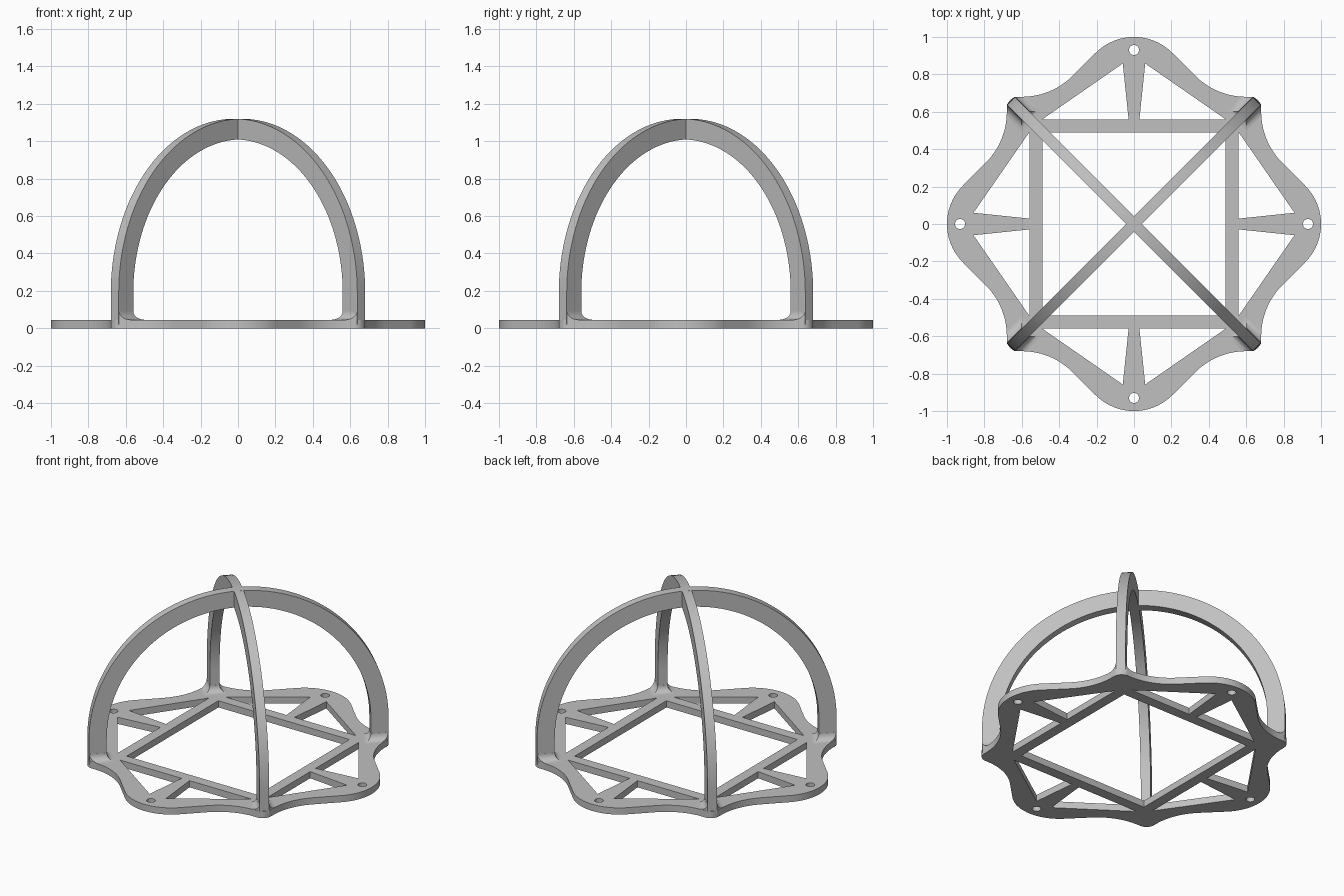
import bpy, bmesh
from math import sin, cos, pi, radians
from mathutils import Matrix, Vector

if "Cube" in bpy.data.objects:
    bpy.data.objects.remove(bpy.data.objects["Cube"])

grey = bpy.data.materials.new("light grey")
grey.use_nodes = True
colour = (0.53, 0.53, 0.53, 1)
grey.diffuse_color = colour
grey.node_tree.nodes["Principled BSDF"].inputs["Base Color"].default_value = colour

THICK = 0.045                  # base plate thickness
HALF_W = 0.03                  # half width of an arch
R_OUT, R_IN = 0.932, 0.822     # arch radii
SPRING = 0.188                 # height where the legs turn into the arch


def activate(obj):
    bpy.ops.object.select_all(action='DESELECT')
    obj.select_set(True)
    bpy.context.view_layer.objects.active = obj


def arc(cx, cy, r, a0, a1, n):
    """Points along an arc, angles in degrees."""
    angles = [radians(a0 + (a1 - a0) * i / n) for i in range(n + 1)]
    return [(cx + r * cos(a), cy + r * sin(a)) for a in angles]


def turned(points, quarter):
    rot = Matrix.Rotation(quarter * pi / 2, 2)
    return [tuple(rot @ Vector(p)) for p in points]


def loft(name, rings, turn):
    """Skin a row of equal rings, cap both ends and turn about z."""
    bm = bmesh.new()
    rows = [[bm.verts.new(p) for p in ring] for ring in rings]
    for a, b in zip(rows, rows[1:]):
        for i in range(len(a)):
            j = (i + 1) % len(a)
            bm.faces.new((a[i], a[j], b[j], b[i]))
    bm.faces.new(rows[0])
    bm.faces.new(rows[-1])
    bmesh.ops.recalc_face_normals(bm, faces=bm.faces)
    bm.transform(Matrix.Rotation(turn, 4, 'Z'))
    mesh = bpy.data.meshes.new(name)
    bm.to_mesh(mesh)
    bm.free()
    mesh.materials.append(grey)
    obj = bpy.data.objects.new(name, mesh)
    bpy.context.collection.objects.link(obj)
    return obj


def smooth(obj):
    activate(obj)
    bpy.ops.object.shade_smooth_by_angle(angle=radians(30))


# Base plate: scalloped outline, square opening, truss openings, screw holes
TIP, HOLLOW = 0.29, 0.386
hollow_x = 0.60
hollow_y = 0.68 + HOLLOW
quarter = (arc(0.62, 0.62, 0.06, 0, 90, 10)
           + arc(hollow_x, hollow_y, HOLLOW, 270, 225, 14)
           + arc(0, 1 - TIP, TIP, 45, 135, 24)
           + arc(-hollow_x, hollow_y, HOLLOW, 315, 270, 14))
opening = [(-0.49, 0.56), (-0.029, 0.56), (-0.06, 0.858)]
mirrored = [(-x, y) for x, y in reversed(opening)]
screw_hole = arc(0, 0.93, 0.027, 0, 345, 23)

loops = [[p for q in range(4) for p in turned(quarter, q)],
         [p for q in range(4) for p in turned([(0.49, 0.49)], q)]]
for q in range(4):
    loops += [turned(shape, q) for shape in (opening, mirrored, screw_hole)]

curve = bpy.data.curves.new("base_plate", 'CURVE')
curve.dimensions = '2D'
curve.fill_mode = 'BOTH'
curve.extrude = THICK / 2
for loop in loops:
    spline = curve.splines.new('POLY')
    spline.points.add(len(loop) - 1)
    for point, (x, y) in zip(spline.points, loop):
        point.co = (x, y, 0, 1)
    spline.use_cyclic_u = True
plate = bpy.data.objects.new("base_plate", curve)
bpy.context.collection.objects.link(plate)
activate(plate)
bpy.ops.object.convert(target='MESH')
plate = bpy.context.view_layer.objects.active
bm = bmesh.new()
bm.from_mesh(plate.data)
bmesh.ops.remove_doubles(bm, verts=bm.verts, dist=0.0001)
bmesh.ops.recalc_face_normals(bm, faces=bm.faces)
bm.transform(Matrix.Translation((0, 0, THICK / 2)))
bm.to_mesh(plate.data)
bm.free()
plate.data.materials.clear()
plate.data.materials.append(grey)
smooth(plate)


# Crossed arches: straight legs and a half circle, merged at the crown
def arch(name, turn):
    foot = 0.02
    outer = [(R_OUT, foot)] + arc(0, SPRING, R_OUT, 0, 180, 72) + [(-R_OUT, foot)]
    inner = [(R_IN, foot)] + arc(0, SPRING, R_IN, 0, 180, 72) + [(-R_IN, foot)]
    rings = [[(ox, -HALF_W, oz), (ox, HALF_W, oz), (ix, HALF_W, iz), (ix, -HALF_W, iz)]
             for (ox, oz), (ix, iz) in zip(outer, inner)]
    return loft(name, rings, turn)


arches = arch("crossed_arches", pi / 4)
second = arch("second_arch", 3 * pi / 4)
union = arches.modifiers.new("join", 'BOOLEAN')
union.operation = 'UNION'
union.solver = 'EXACT'
union.object = second
activate(arches)
bpy.ops.object.modifier_apply(modifier="join")
bpy.data.objects.remove(second)
smooth(arches)

# Flared feet: concave fillets where each leg meets the plate
FLARE, STEPS = 0.045, 8
for q in range(4):
    rings = []
    for i in range(STEPS + 1):
        a = pi / 2 * i / STEPS
        o = FLARE * (1 - sin(a)) + 0.0005
        z = THICK + FLARE * (1 - cos(a))
        w = HALF_W + o
        front, back = R_OUT - 0.002, R_IN - o
        rings.append([(front, -HALF_W, z), (front, HALF_W, z), (front - o, w, z),
                      (back, w, z), (back, -w, z), (front - o, -w, z)])
    smooth(loft("flared_foot_%d" % (q + 1), rings, pi / 4 + q * pi / 2))
